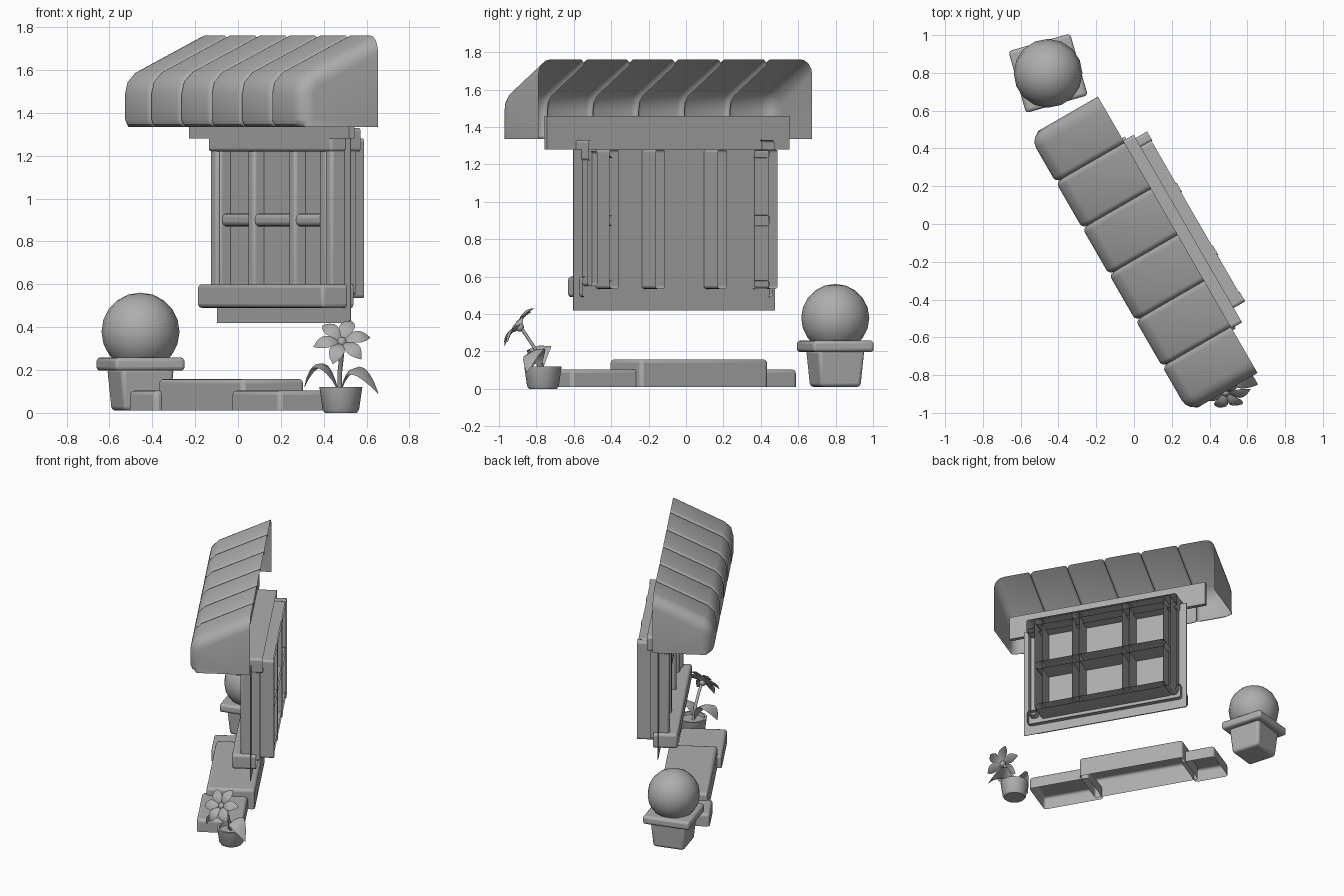
import bpy, bmesh, math
from mathutils import Vector, Matrix

if "Cube" in bpy.data.objects:
    bpy.data.objects.remove(bpy.data.objects["Cube"])

TURN = math.radians(-60)      # the storefront faces this way
grey = bpy.data.materials.new("plain grey")
grey.diffuse_color = (0.42, 0.42, 0.42, 1)
grey.use_nodes = True
grey.node_tree.nodes["Principled BSDF"].inputs["Base Color"].default_value = grey.diffuse_color


def finish(name, bm, turn=0.0, loc=(0, 0, 0), bevel=0.0, angle=35, fix=True):
    if fix:
        bmesh.ops.recalc_face_normals(bm, faces=bm.faces)
    me = bpy.data.meshes.new(name)
    bm.to_mesh(me)
    bm.free()
    me.materials.append(grey)
    ob = bpy.data.objects.new(name, me)
    bpy.context.collection.objects.link(ob)
    ob.location = loc
    ob.rotation_euler.z = turn
    if bevel:
        m = ob.modifiers.new("round", "BEVEL")
        m.width, m.segments = bevel, 3
        m.limit_method = "ANGLE"
    bpy.ops.object.select_all(action="DESELECT")
    ob.select_set(True)
    bpy.context.view_layer.objects.active = ob
    bpy.ops.object.shade_smooth_by_angle(angle=math.radians(angle))
    return ob


def box(name, x, y, z, bevel=0.0, open_dir=None, turn=TURN):
    """Box from ranges; the face pointing along open_dir is left off."""
    bm = bmesh.new()
    bmesh.ops.create_cube(bm, size=1)
    for v in bm.verts:
        v.co = [r[0] if c < 0 else r[1] for c, r in zip(v.co, (x, y, z))]
    bmesh.ops.recalc_face_normals(bm, faces=bm.faces)
    if open_dir:
        gone = [f for f in bm.faces if f.normal.dot(Vector(open_dir)) > 0.9]
        bmesh.ops.delete(bm, geom=gone, context="FACES_ONLY")
    return finish(name, bm, turn, bevel=bevel, fix=False)


BACK, DOWN = (0, 1, 0), (0, 0, -1)

# Awning: six puffed strips, open at the back and below, with end panels
profile = [(-.215, 1.335), (-.238, 1.345), (-.248, 1.37), (-.248, 1.49),
           (-.235, 1.545), (-.19, 1.592), (.172, 1.762)]
inward = [(.3, 0), (.8, .3), (1, 0), (1, -.1), (.9, -.45), (.5, -.9), (0, -1.1)]
X0, X1, N = -.68, 1.01, 6
W = (X1 - X0) / N
bm = bmesh.new()
for s in range(N):
    left, right = X0 + s * W, X0 + (s + 1) * W
    rl = .075 if s == 0 else .028
    rr = .075 if s == N - 1 else .028
    steps = [math.radians(a) for a in (0, 22.5, 45, 67.5, 90)]
    stations = [(left + rl * (1 - math.cos(a)), rl * (1 - math.sin(a))) for a in steps]
    stations += [(right - rr * (1 - math.cos(a)), rr * (1 - math.sin(a))) for a in reversed(steps)]
    rows = [[bm.verts.new((x, p[0] + d[0] * o, p[1] + d[1] * o))
             for p, d in zip(profile, inward)] for x, o in stations]
    for a, b in zip(rows, rows[1:]):
        for i in range(len(profile) - 1):
            bm.faces.new((a[i], a[i + 1], b[i + 1], b[i]))
    for end, row, x in ((0, rows[0], left), (N - 1, rows[-1], right)):
        if s == end:
            bm.faces.new(row + [bm.verts.new((x, .172, 1.335))])
bmesh.ops.remove_doubles(bm, verts=bm.verts, dist=.0005)
finish("awning", bm, TURN)
box("awning_mount", (-.58, .915), (.07, .1), (1.28, 1.46))

# Window: pane, outer frame with open backs
box("window_pane", (-.46, .785), (.153, .157), (.42, 1.28))
box("window_header", (-.41, .737), (.073, .235), (1.22, 1.33), .015, BACK)
box("window_sill", (-.425, .748), (.022, .19), (.49, .6), .018, BACK)
for name, x0 in (("left_stile", -.40), ("right_stile", .67)):
    box(name, (x0, x0 + .06), (.08, .215), (.55, 1.27), .015, BACK)

# Glazing bars run deep behind the pane
for i, x0 in enumerate((-.39, -.077, .306, .592)):
    box(f"upright_bar_{i + 1}", (x0, x0 + .057), (.095, .305), (.535, 1.28), .015, BACK)
for name, z in (("top_bar", (1.235, 1.28)), ("middle_bar", (.87, .93)), ("bottom_bar", (.535, .58))):
    box(name, (-.345, .645), (.105, .3), z, .022, BACK)

# Steps, hollow underneath
box("middle_step", (-.423, .365), (-.188, .148), (.01, .158), .02, DOWN)
box("left_step", (-.64, -.39), (-.22, .08), (.01, .104), .02, DOWN)
box("right_step", (.315, .765), (-.22, .1), (.01, .104), .02, DOWN)

# Square pot with a round bush
POT, POT_TURN = Vector((-.455, .798, 0)), math.radians(16)


def frustum(name, s0, s1, z0, z1, bevel):
    bm = bmesh.new()
    bmesh.ops.create_cube(bm, size=2)
    for v in bm.verts:
        s = s0 if v.co.z < 0 else s1
        v.co = (v.co.x * s, v.co.y * s, z0 if v.co.z < 0 else z1)
    finish(name, bm, POT_TURN, POT, bevel)


frustum("square_pot", .113, .13, .01, .21, .02)
frustum("square_pot_rim", .17, .17, .197, .258, .018)
bm = bmesh.new()
bmesh.ops.create_uvsphere(bm, u_segments=16, v_segments=10, radius=.182)
finish("round_bush", bm, loc=POT + Vector((0, 0, .379)), angle=60)


# Flower pot turned from a profile
def lathe(name, pts, loc, n=16):
    bm = bmesh.new()
    vs = [bm.verts.new((r, 0, z)) for r, z in pts]
    es = [bm.edges.new(p) for p in zip(vs, vs[1:])]
    bmesh.ops.spin(bm, geom=vs + es, cent=(0, 0, 0), axis=(0, 0, 1), angle=math.tau, steps=n)
    bmesh.ops.remove_doubles(bm, verts=bm.verts, dist=.0005)
    finish(name, bm, loc=loc)


lathe("flower_pot", [(0, .005), (.075, 0), (.085, .015), (.1, .12), (.085, .12), (.08, .1), (0, .1)],
      (.48, -.765, 0))


# Curved leaf or petal with a diamond cross-section
def leaf(name, a, b, c, width, side, thick, n=8):
    a, b, c, side = Vector(a), Vector(b), Vector(c), Vector(side).normalized()
    bm, rows = bmesh.new(), []
    for i in range(n + 1):
        t = i / n
        p = a * (1 - t) ** 2 + b * 2 * t * (1 - t) + c * t * t
        tan = ((b - a) * (1 - t) + (c - b) * t).normalized()
        up = tan.cross(side).normalized()
        w = width * max(.04, math.sin(math.pi * t ** 1.15) ** .8 if 0 < t < 1 else 0)
        h = thick * w / width
        rows.append([bm.verts.new(p + q) for q in (side * w, up * h, -side * w, -up * h)])
    for r, q in zip(rows, rows[1:]):
        for k in range(4):
            bm.faces.new((r[k], r[k - 1], q[k - 1], q[k]))
    bm.faces.new(rows[0])
    bm.faces.new(rows[-1])
    finish(name, bm, angle=50)


leaf("left_leaf", (.47, -.77, .10), (.38, -.77, .33), (.31, -.82, .12), .065, (.3, 1, .15), .012)
leaf("right_leaf", (.48, -.78, .10), (.53, -.8, .30), (.655, -.85, .09), .06, (.35, 1, .35), .012)

# Bent stem
stem = [Vector(p) for p in ((.475, -.765, .09), (.475, -.79, .19), (.485, -.85, .28), (.485, -.885, .33))]
bm, rings = bmesh.new(), []
for p in stem:
    rings.append([bm.verts.new(p + Vector((.011 * math.cos(k * math.pi / 4),
                                           .011 * math.sin(k * math.pi / 4), 0))) for k in range(8)])
for r, q in zip(rings, rings[1:]):
    for k in range(8):
        bm.faces.new((r[k - 1], r[k], q[k], q[k - 1]))
finish("stem", bm, angle=60)

# Six-petalled blossom facing forward and up
centre = Vector((.485, -.89, .33))
face = Matrix.Rotation(math.radians(52), 3, "X")
for k in range(6):
    spin = face @ Matrix.Rotation(k * math.tau / 6 + .2, 3, "Z")
    pts = [centre + spin @ Vector(p) for p in ((.008, 0, 0), (.07, 0, .045), (.135, 0, 0))]
    leaf(f"petal_{k + 1}", *pts, .036, spin @ Vector((0, 1, 0)), .01, 6)
bm = bmesh.new()
bmesh.ops.create_uvsphere(bm, u_segments=8, v_segments=6, radius=.024)
finish("blossom_centre", bm, loc=centre, angle=60)
